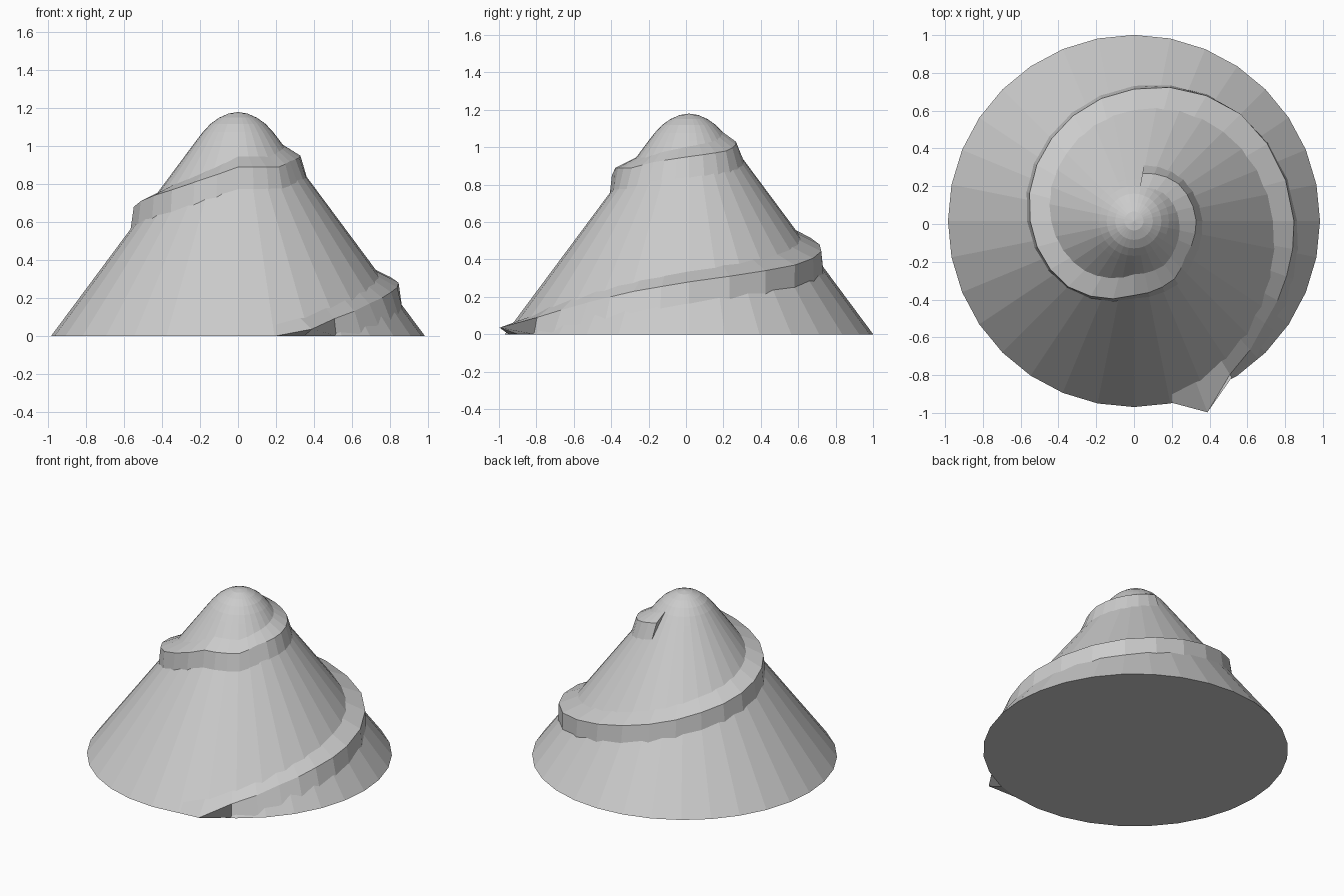
import bpy
import bmesh
from math import sin, cos, radians, pi, ceil

SEGMENTS = 32
CENTRE_Y = 0.016
BASE_R, SLOPE = 0.985, 0.743

cube = bpy.data.objects.get("Cube")
if cube:
    bpy.data.objects.remove(cube, do_unlink=True)

grey = bpy.data.materials.new("stone grey")
grey.use_nodes = True
colour = (0.6, 0.6, 0.6, 1)
grey.diffuse_color = colour
grey.node_tree.nodes["Principled BSDF"].inputs["Base Color"].default_value = colour


def cone_radius(z):
    return BASE_R - SLOPE * z


def polar(angle, radius, z):
    return (radius * cos(angle), radius * sin(angle) + CENTRE_Y, z)


def finish(name, bm):
    bmesh.ops.remove_doubles(bm, verts=bm.verts, dist=0.0005)
    bmesh.ops.recalc_face_normals(bm, faces=bm.faces)
    mesh = bpy.data.meshes.new(name)
    bm.to_mesh(mesh)
    bm.free()
    mesh.materials.append(grey)
    obj = bpy.data.objects.new(name, mesh)
    bpy.context.collection.objects.link(obj)
    return obj


def bridge(bm, first, second, closed=True):
    count = len(first)
    for i in range(count if closed else count - 1):
        j = (i + 1) % count
        bm.faces.new((first[i], first[j], second[j], second[i]))


# Mountain: straight cone with a rounded summit
profile = [(BASE_R, 0), (cone_radius(0.5), 0.5), (cone_radius(1.03), 1.03),
           (0.185, 1.075), (0.145, 1.118), (0.1, 1.15), (0.05, 1.172)]
bm = bmesh.new()
rings = [[bm.verts.new(polar(2 * pi * i / SEGMENTS, r, z)) for i in range(SEGMENTS)]
         for r, z in profile]
for low, high in zip(rings, rings[1:]):
    bridge(bm, low, high)
bm.faces.new(rings[0])
tip = bm.verts.new(polar(0, 0, 1.18))
for i in range(SEGMENTS):
    bm.faces.new((rings[-1][i], rings[-1][(i + 1) % SEGMENTS], tip))
finish("mountain", bm)

# Spiral ledge: angle in degrees, lip height, overhang beyond the cone
keys = [(-78, 0, 0), (-69, 0.035, 0.126), (-58, 0.09, 0.04), (-38, 0.17, 0.02),
        (-20, 0.23, 0.045), (0, 0.28, 0.07), (45, 0.37, 0.09), (90, 0.48, 0.07),
        (135, 0.59, 0.07), (180, 0.68, 0.07), (225, 0.77, 0.08), (270, 0.89, 0.07),
        (305, 0.89, 0.05), (325, 0.92, 0.03), (360, 0.95, 0.05), (400, 0.98, 0.05),
        (440, 1.03, 0.035)]
stations = [keys[0]]
for a, b in zip(keys, keys[1:]):
    steps = ceil((b[0] - a[0]) / 15)
    for s in range(1, steps + 1):
        stations.append(tuple(p + (q - p) * s / steps for p, q in zip(a, b)))


def ledge_section(degrees, z, overhang):
    angle = radians(degrees)
    inner_z, foot_z = z + 0.06, max(z - 0.13, 0)
    return [polar(angle, cone_radius(inner_z) - 0.005, inner_z),
            polar(angle, cone_radius(z) + overhang, z),
            polar(angle, cone_radius(foot_z) - 0.008, foot_z),
            polar(angle, cone_radius(inner_z) - 0.08, z)]


bm = bmesh.new()
sections = [[bm.verts.new(p) for p in ledge_section(*s)] for s in stations]
for a, b in zip(sections, sections[1:]):
    bridge(bm, a, b)
bm.faces.new(sections[0])
bm.faces.new(sections[-1])
finish("spiral_ledge", bm)
